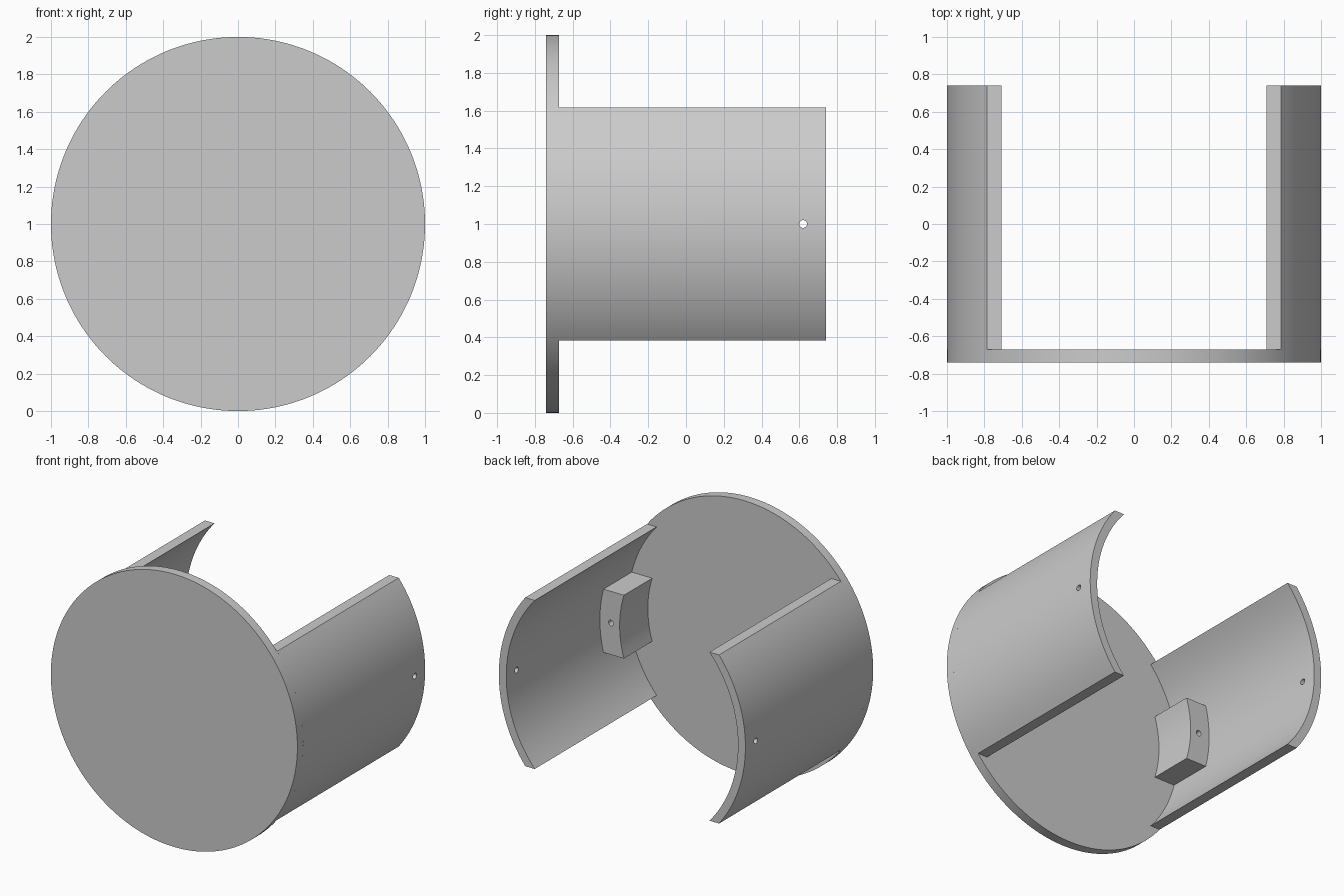
import bpy, bmesh, math

cube = bpy.data.objects.get("Cube")
if cube:
    bpy.data.objects.remove(cube, do_unlink=True)

R_OUT, R_IN, R_PAD = 1.0, 0.94, 0.78
Y_FRONT, Y_DISC, Y_PAD, Y_BACK = -0.74, -0.672, -0.345, 0.74
CENTRE_Z = 1.0

grey = bpy.data.materials.new("plain grey")
grey.use_nodes = True
colour = (0.6, 0.6, 0.6, 1)
grey.diffuse_color = colour
grey.node_tree.nodes["Principled BSDF"].inputs["Base Color"].default_value = colour


def extrude(name, outline, y0, y1):
    """Extrude an (x, z) outline along y into a closed solid."""
    bm = bmesh.new()
    face = bm.faces.new([bm.verts.new((x, y0, z + CENTRE_Z)) for x, z in outline])
    result = bmesh.ops.extrude_face_region(bm, geom=[face])
    moved = [v for v in result["geom"] if isinstance(v, bmesh.types.BMVert)]
    bmesh.ops.translate(bm, verts=moved, vec=(0, y1 - y0, 0))
    bmesh.ops.recalc_face_normals(bm, faces=bm.faces)
    mesh = bpy.data.meshes.new(name)
    bm.to_mesh(mesh)
    bm.free()
    obj = bpy.data.objects.new(name, mesh)
    bpy.context.collection.objects.link(obj)
    mesh.materials.append(grey)
    return obj


def arc(radius, half_height, steps):
    """Arc points around the x axis direction, ending at z = +/- half_height."""
    end = math.asin(half_height / radius)
    angles = [end * (2 * i / steps - 1) for i in range(steps + 1)]
    return [(radius * math.cos(a), radius * math.sin(a)) for a in angles]


def ring_segment(side, outer, inner, half_height, steps):
    """Curved band with flat level ends."""
    points = arc(outer, half_height, steps) + arc(inner, half_height, steps)[::-1]
    return [(side * x, z) for x, z in points]


def drill(obj, location, rotation, depth, radius=0.021):
    """Cut a round hole, then remove the cutter."""
    bpy.ops.mesh.primitive_cylinder_add(vertices=16, radius=radius, depth=depth,
                                        location=location, rotation=rotation)
    cutter = bpy.context.object
    cutter.hide_render = True
    cutter.data.materials.append(grey)
    mod = obj.modifiers.new("hole", 'BOOLEAN')
    mod.operation, mod.solver, mod.object = 'DIFFERENCE', 'EXACT', cutter
    bpy.context.view_layer.objects.active = obj
    bpy.ops.object.modifier_apply(modifier=mod.name)
    bpy.data.objects.remove(cutter, do_unlink=True)


# Round front plate
steps = 160
circle = [(R_OUT * math.cos(math.tau * i / steps), R_OUT * math.sin(math.tau * i / steps))
          for i in range(steps)]
parts = [extrude("front_disc", circle, Y_FRONT, Y_DISC)]

# Curved side walls with a cross hole, and mounting pads with a blind screw hole
for side, label in ((1, "left"), (-1, "right")):
    wall = extrude(label + "_wall", ring_segment(side, R_OUT, R_IN, 0.618, 35), Y_DISC, Y_BACK)
    drill(wall, (side * 0.97, 0.62, CENTRE_Z), (0, math.pi / 2, 0), 0.3)
    pad = extrude(label + "_pad", ring_segment(side, R_IN + 0.01, R_PAD, 0.232, 13), Y_DISC, Y_PAD)
    drill(pad, (side * 0.85, Y_PAD, CENTRE_Z), (math.pi / 2, 0, 0), 0.4)
    parts += [wall, pad]

# Smooth curves with crisp edges
bpy.ops.object.select_all(action='DESELECT')
for obj in parts:
    obj.select_set(True)
bpy.context.view_layer.objects.active = parts[0]
bpy.ops.object.shade_smooth_by_angle(angle=math.radians(30))
